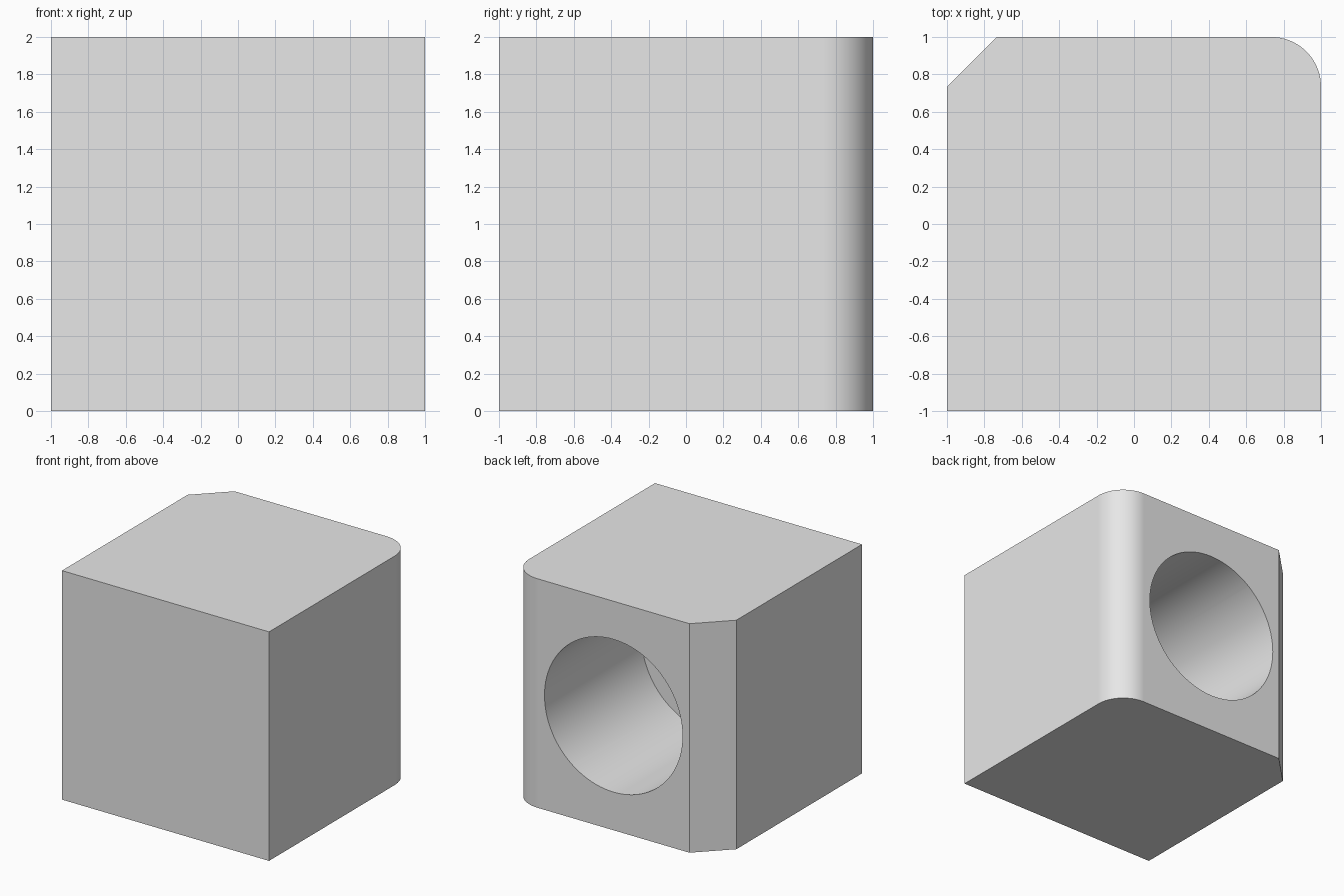
import bpy
import bmesh
import math

if "Cube" in bpy.data.objects:
    bpy.data.objects.remove(bpy.data.objects["Cube"], do_unlink=True)

SIDE = 2.0
CORNER = 0.267
HOLE_RADIUS = 0.667
HOLE_DEPTH = 1.34

grey = bpy.data.materials.new("light grey")
grey.use_nodes = True
colour = (0.8, 0.8, 0.8, 1.0)
grey.diffuse_color = colour
grey.node_tree.nodes["Principled BSDF"].inputs["Base Color"].default_value = colour


def bevel_back_edge(bm, side, segments):
    """Bevel the upright back edge on the given x side."""
    edges = [e for e in bm.edges
             if all(v.co.x * side > 0.99 and v.co.y > 0.99 for v in e.verts)]
    bmesh.ops.bevel(bm, geom=edges, offset=CORNER, offset_type='OFFSET',
                    segments=segments, profile=0.5, affect='EDGES')


# Block: one rounded and one chamfered back corner
bm = bmesh.new()
bmesh.ops.create_cube(bm, size=SIDE)
bmesh.ops.translate(bm, verts=bm.verts, vec=(0, 0, SIDE / 2))
bevel_back_edge(bm, 1, 24)
mesh = bpy.data.meshes.new("block")
bm.to_mesh(mesh)
bm.free()
block = bpy.data.objects.new("block", mesh)
bpy.context.collection.objects.link(block)

# Chamfer is cut as a wider single-segment bevel so both setbacks match
bm = bmesh.new()
bm.from_mesh(mesh)
bevel_back_edge(bm, -1, 1)
bm.to_mesh(mesh)
bm.free()
mesh.materials.append(grey)

# Blind round hole in the back face
overlap = 0.2
bpy.ops.mesh.primitive_cylinder_add(
    vertices=96, radius=HOLE_RADIUS, depth=HOLE_DEPTH + overlap,
    location=(0, SIDE / 2 + (overlap - HOLE_DEPTH) / 2, SIDE / 2),
    rotation=(math.pi / 2, 0, 0))
cutter = bpy.context.object
cutter.name = "hole_cutter"
cutter.hide_render = True
cutter.data.materials.append(grey)

cut = block.modifiers.new("hole", 'BOOLEAN')
cut.operation = 'DIFFERENCE'
cut.solver = 'EXACT'
cut.object = cutter

bpy.ops.object.select_all(action='DESELECT')
block.select_set(True)
bpy.context.view_layer.objects.active = block
bpy.ops.object.modifier_apply(modifier=cut.name)
bpy.data.objects.remove(cutter, do_unlink=True)

# Smooth the curved walls while the flat faces stay flat
bpy.ops.object.shade_smooth_by_angle(angle=math.radians(30))
normals = block.modifiers.new("flat faces", 'WEIGHTED_NORMAL')
normals.keep_sharp = True
